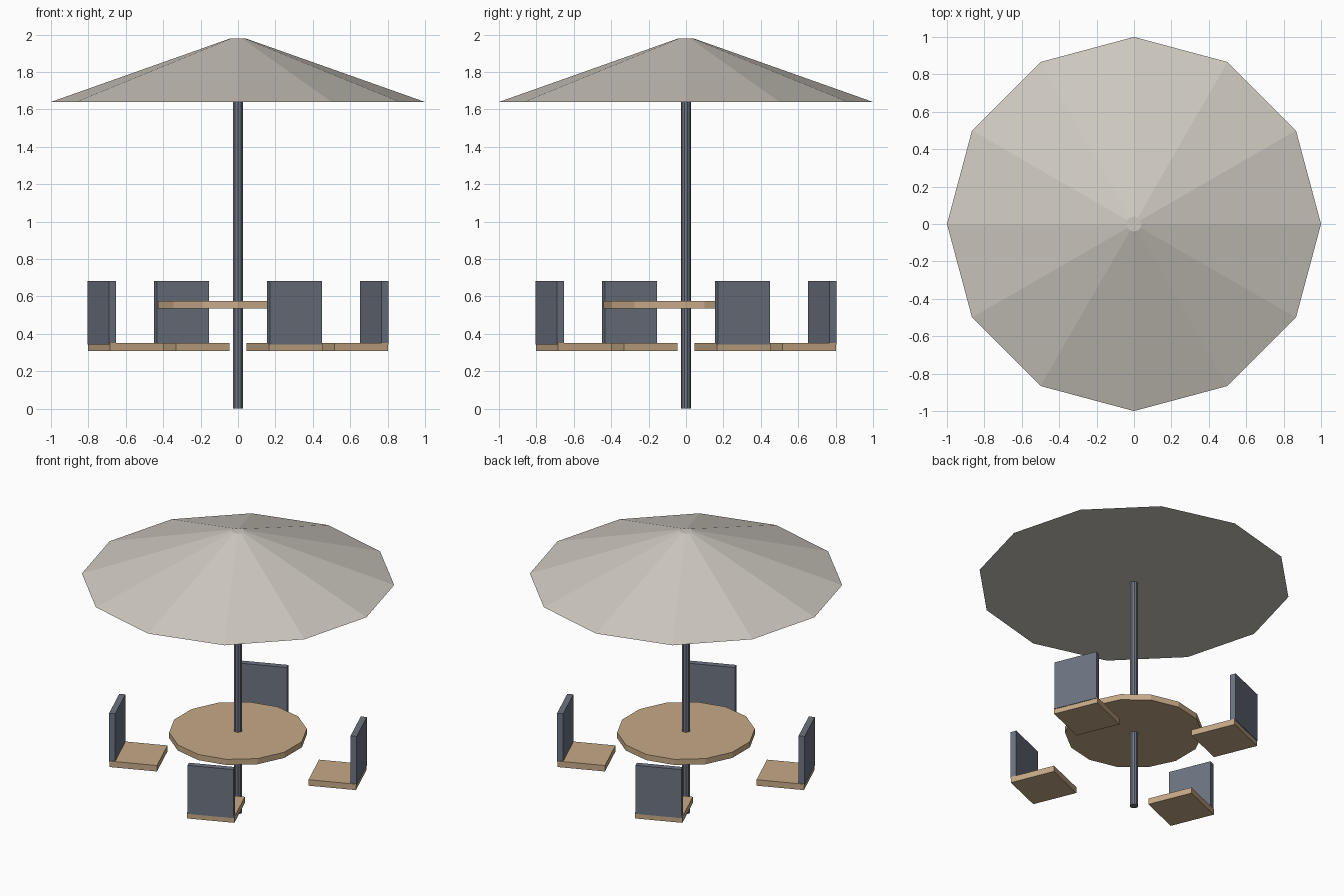
import bpy
from math import radians, cos, sin

cube = bpy.data.objects.get("Cube")
if cube:
    bpy.data.objects.remove(cube, do_unlink=True)


def material(name, colour):
    mat = bpy.data.materials.new(name)
    mat.use_nodes = True
    mat.diffuse_color = (*colour, 1)
    bsdf = mat.node_tree.nodes["Principled BSDF"]
    bsdf.inputs["Base Color"].default_value = (*colour, 1)
    return mat


canvas = material("canvas", (0.62, 0.585, 0.53))
wood = material("wood", (0.57, 0.40, 0.245))
slate = material("slate", (0.155, 0.175, 0.22))


def finish(name, mat):
    obj = bpy.context.object
    obj.name = name
    obj.data.materials.append(mat)
    return obj


def drum(name, mat, sides, bottom_radius, top_radius, z0, z1):
    """Upright flat-sided cylinder or truncated cone between two heights."""
    bpy.ops.mesh.primitive_cone_add(
        vertices=sides, radius1=bottom_radius, radius2=top_radius,
        depth=z1 - z0, location=(0, 0, (z0 + z1) / 2))
    return finish(name, mat)


def block(name, mat, radius, angle, depth, width, z0, z1):
    """Box at a distance from the centre, turned to face it."""
    bpy.ops.mesh.primitive_cube_add(
        size=1, rotation=(0, 0, angle),
        location=(radius * cos(angle), radius * sin(angle), (z0 + z1) / 2))
    obj = finish(name, mat)
    obj.scale = (depth, width, z1 - z0)
    return obj


# Parasol, pole and table top
drum("parasol_canopy", canvas, 12, 1.0, 0.04, 1.64, 1.98)
drum("pole", slate, 10, 0.027, 0.027, 0, 1.66)
drum("table_top", wood, 14, 0.44, 0.44, 0.535, 0.575)

# Four chairs around the table
for i in range(4):
    angle = radians(22.5 + 90 * i)
    block(f"seat_{i + 1}", wood, 0.65, angle, 0.31, 0.31, 0.308, 0.35)
    block(f"seat_back_{i + 1}", slate, 0.789, angle, 0.04, 0.30, 0.342, 0.684)
